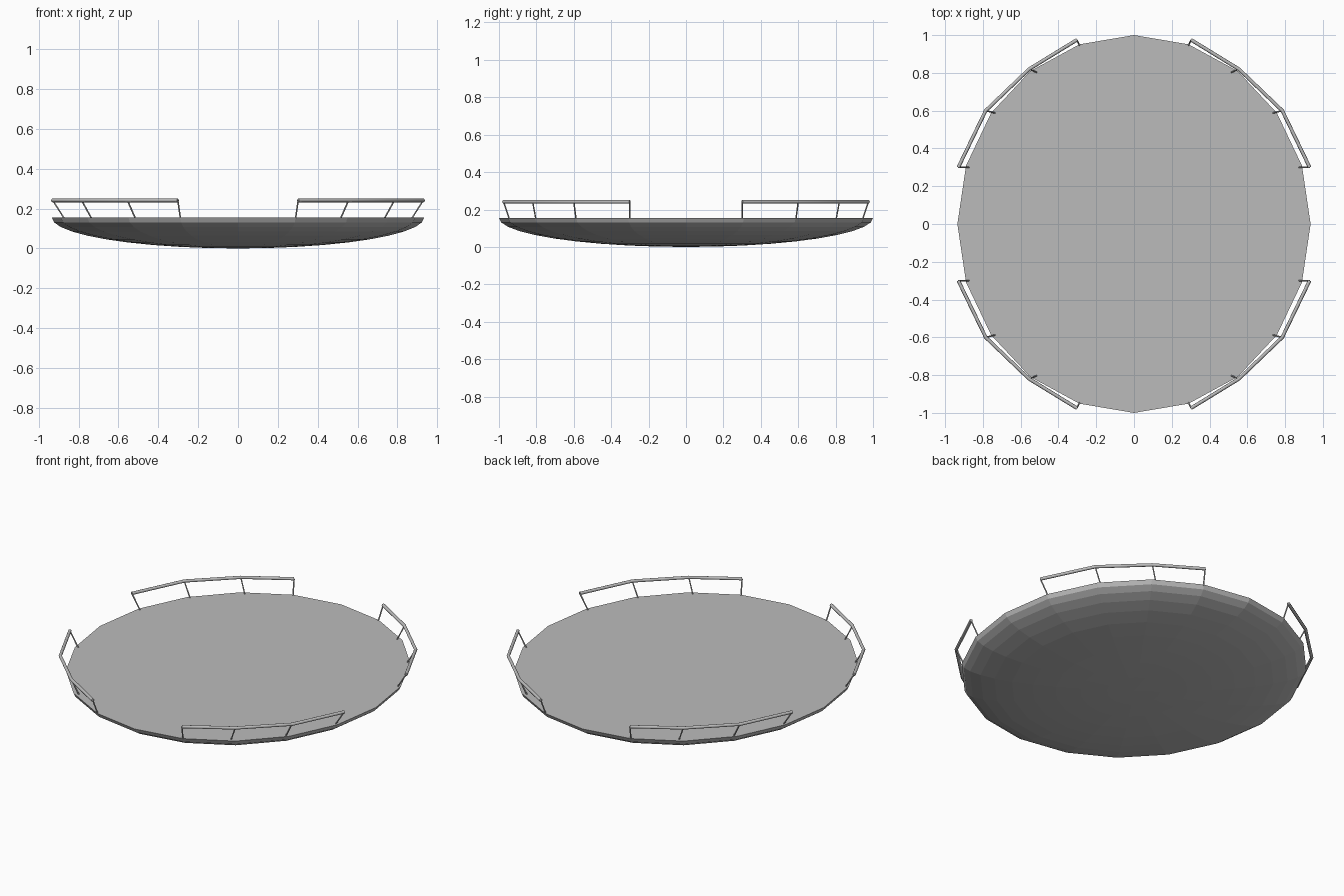
import bpy
import bmesh
from math import sin, cos, pi

cube = bpy.data.objects.get("Cube")
if cube:
    bpy.data.objects.remove(cube, do_unlink=True)

RX, RY, RIM = 0.935, 1.0, 0.155
SIDES, RINGS = 20, 10

grey = bpy.data.materials.new("plain grey")
grey.use_nodes = True
colour = (0.5, 0.5, 0.5, 1)
grey.diffuse_color = colour
grey.node_tree.nodes["Principled BSDF"].inputs["Base Color"].default_value = colour


def tube(name, points, radius, resolution):
    """Straight-sided round bar through the points, turned into a mesh."""
    curve = bpy.data.curves.new(name, "CURVE")
    curve.dimensions = "3D"
    curve.bevel_depth = radius
    curve.bevel_resolution = resolution
    curve.use_fill_caps = True
    spline = curve.splines.new("POLY")
    spline.points.add(len(points) - 1)
    for p, co in zip(spline.points, points):
        p.co = (*co, 1)
    temp = bpy.data.objects.new(name + "_curve", curve)
    bpy.context.collection.objects.link(temp)
    bpy.context.view_layer.update()
    mesh = bpy.data.meshes.new_from_object(
        temp.evaluated_get(bpy.context.evaluated_depsgraph_get()))
    bpy.data.objects.remove(temp, do_unlink=True)
    mesh.materials.clear()
    mesh.materials.append(grey)
    obj = bpy.data.objects.new(name, mesh)
    bpy.context.collection.objects.link(obj)


# Shallow bowl: lower half of a flattened sphere closed by a flat deck
bm = bmesh.new()
bmesh.ops.create_uvsphere(bm, u_segments=SIDES, v_segments=2 * RINGS, radius=1)
bmesh.ops.delete(bm, geom=[v for v in bm.verts if v.co.z > 0.01], context="VERTS")
bmesh.ops.holes_fill(bm, edges=[e for e in bm.edges if e.is_boundary], sides=0)
for v in bm.verts:
    v.co = (v.co.x * RX, v.co.y * RY, RIM * (1 + v.co.z))
bmesh.ops.recalc_face_normals(bm, faces=bm.faces)
mesh = bpy.data.meshes.new("bowl_and_deck")
bm.to_mesh(mesh)
bm.free()
mesh.materials.append(grey)
bpy.context.collection.objects.link(bpy.data.objects.new("bowl_and_deck", mesh))

# Four corner railings, each a bent handrail on leaning posts
handrail = [(0.93, 0.30), (0.785, 0.60), (0.555, 0.82), (0.302, 0.975)]
feet = [(0.872, 0.30), (0.735, 0.588), (0.515, 0.803), (0.289, 0.945)]
for side, sx in (("left", 1), ("right", -1)):
    for end, sy in (("front", -1), ("back", 1)):
        tops = [(sx * x, sy * y, 0.241) for x, y in handrail]
        tube(f"{end}_{side}_handrail", tops, 0.0095, 2)
        for i, (top, (x, y)) in enumerate(zip(tops, feet), 1):
            tube(f"{end}_{side}_post_{i}", [(sx * x, sy * y, RIM - 0.005), top], 0.004, 1)
